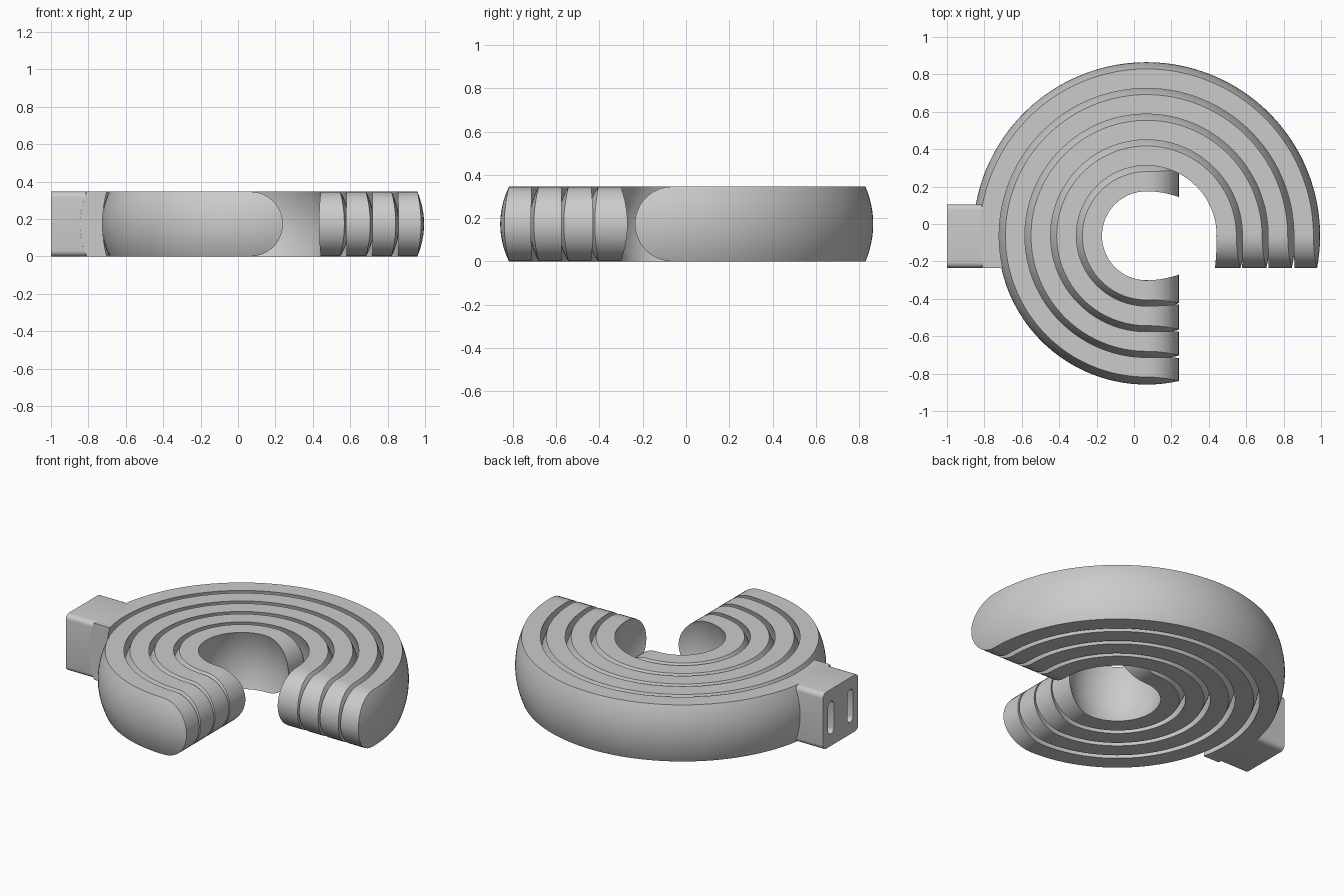
import bpy, bmesh, math

if "Cube" in bpy.data.objects:
    bpy.data.objects.remove(bpy.data.objects["Cube"], do_unlink=True)

CX, CY = 0.067, -0.063      # common axis of the windings
R = 0.173                   # half height and nose radius
LEVELS, STEPS = 18, 96

grey = bpy.data.materials.new("plain grey")
grey.use_nodes = True
grey.diffuse_color = (0.6, 0.6, 0.6, 1)
grey.node_tree.nodes["Principled BSDF"].inputs["Base Color"].default_value = (0.6, 0.6, 0.6, 1)


def finish(bm, name):
    bmesh.ops.recalc_face_normals(bm, faces=bm.faces)
    mesh = bpy.data.meshes.new(name)
    bm.to_mesh(mesh)
    bm.free()
    mesh.materials.append(grey)
    obj = bpy.data.objects.new(name, mesh)
    bpy.context.collection.objects.link(obj)
    return obj


def smooth(obj):
    bpy.ops.object.select_all(action="DESELECT")
    obj.select_set(True)
    bpy.context.view_layer.objects.active = obj
    bpy.ops.object.shade_smooth_by_angle(angle=math.radians(30))


def winding(name, k, start, end, flat_end=False):
    """Curved band swept round the axis, with half-round noses at its ends."""
    bm = bmesh.new()
    walls = []
    for top, mid in ((0.238 + 0.1375 * k, 0.27 + 0.135 * k),
                     (0.343 + 0.1373 * k, 0.398 + 0.1325 * k)):
        rows = []
        for j in range(LEVELS + 1):
            h = -math.cos(math.pi * j / LEVELS)
            nose = R * math.sqrt(max(0, 1 - h * h))
            r = top + (mid - top) * (1 - h * h)
            a0 = math.radians(start) - math.asin(nose / r)
            a1 = math.radians(end) + math.asin((R if flat_end else nose) / r)
            row = []
            for i in range(STEPS + 1):
                a = a0 + (a1 - a0) * i / STEPS
                row.append(bm.verts.new((CX + r * math.cos(a), CY + r * math.sin(a), R + R * h)))
            rows.append(row)
        walls.append(rows)
    inner, outer = walls

    def strip(a, b):
        for i in range(len(a) - 1):
            bm.faces.new((a[i], a[i + 1], b[i + 1], b[i]))

    for rows in walls:
        for low, high in zip(rows, rows[1:]):
            strip(low, high)
    for j in (0, LEVELS):       # flat underside and top
        strip(inner[j], outer[j])
    for i in (0, STEPS):        # noses
        strip([row[i] for row in inner], [row[i] for row in outer])
    smooth(finish(bm, name))


winding("inner_winding", 0, 90, 270)
for k in (1, 2, 3):
    winding("middle_winding_%d" % k, k, 0, 270)
winding("outer_winding", 4, 0, 180, flat_end=True)

# Terminal block with rounded lengthwise edges
bm = bmesh.new()
bmesh.ops.create_cube(bm, size=1)
for v in bm.verts:
    v.co.x = -1 if v.co.x < 0 else -0.76
    v.co.y = -0.235 if v.co.y < 0 else 0.105
    v.co.z = 0 if v.co.z < 0 else 2 * R
long_edges = [e for e in bm.edges if abs(e.verts[0].co.x - e.verts[1].co.x) > 0.1]
bmesh.ops.bevel(bm, geom=long_edges, offset=0.03, segments=5, profile=0.5, affect="EDGES")
block = finish(bm, "terminal_block")

# Two upright slots in the end of the block
bm = bmesh.new()
width, half = 0.027, 0.073
for y in (0.028, -0.158):
    ring = []
    for i in range(24):
        a = math.pi * (i + 0.5) / 12
        z = R + width * math.sin(a) + math.copysign(half, math.sin(a))
        ring.append(bm.verts.new((-1.05, y + width * math.cos(a), z)))
    face = bm.faces.new(ring)
    new = bmesh.ops.extrude_face_region(bm, geom=[face])["geom"]
    bmesh.ops.translate(bm, verts=[g for g in new if isinstance(g, bmesh.types.BMVert)],
                        vec=(0.15, 0, 0))
cutter = finish(bm, "slot_cutter")
cutter.hide_render = True
mod = block.modifiers.new("slots", "BOOLEAN")
mod.operation = "DIFFERENCE"
mod.solver = "EXACT"
mod.object = cutter
bpy.ops.object.select_all(action="DESELECT")
block.select_set(True)
bpy.context.view_layer.objects.active = block
bpy.ops.object.modifier_apply(modifier=mod.name)
bpy.data.objects.remove(cutter, do_unlink=True)
smooth(block)
